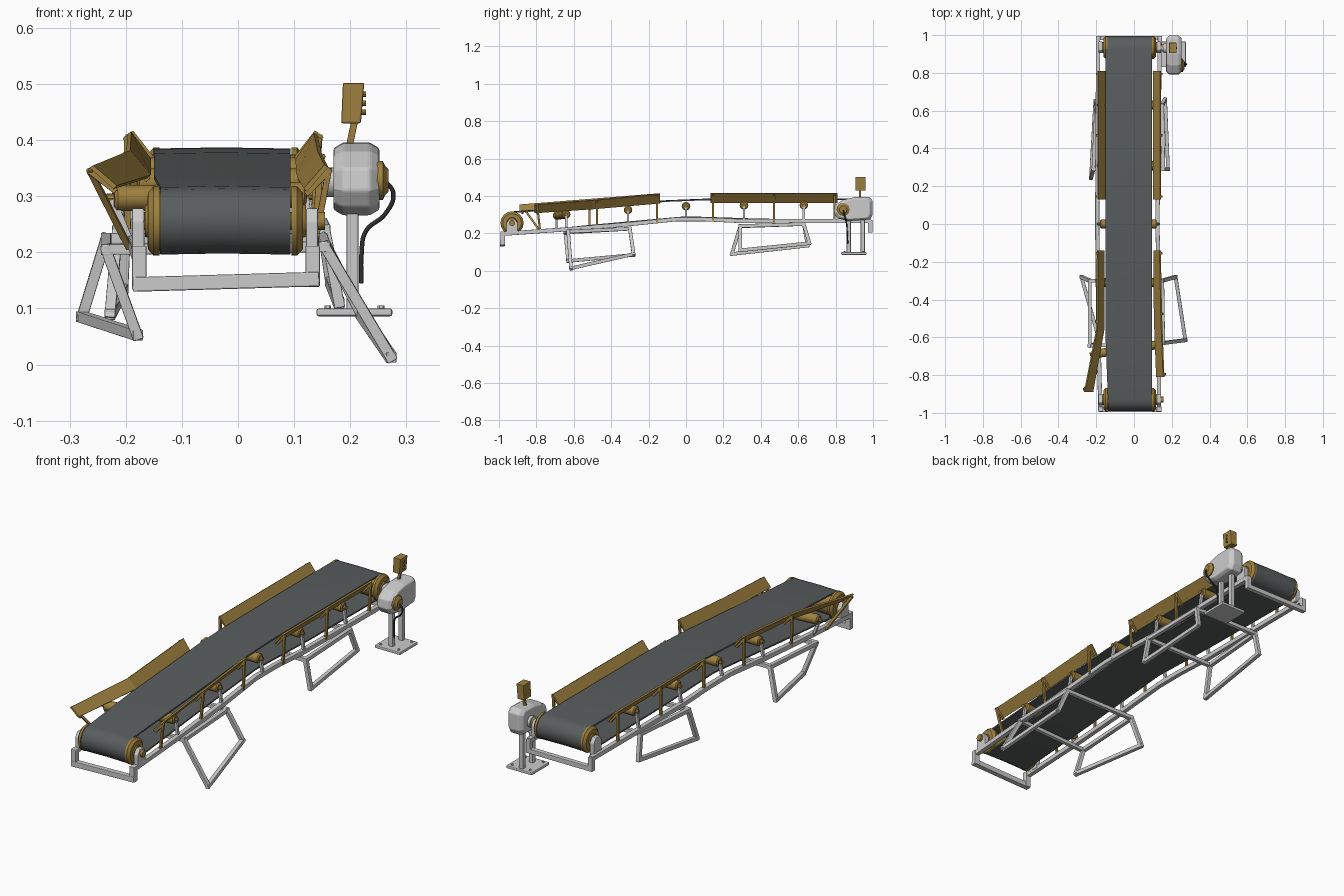
import bpy, bmesh, math
from mathutils import Vector as V

if "Cube" in bpy.data.objects:
    bpy.data.objects.remove(bpy.data.objects["Cube"])


def material(name, c):
    m = bpy.data.materials.new(name)
    m.diffuse_color = (*c, 1)
    m.use_nodes = True
    m.node_tree.nodes["Principled BSDF"].inputs["Base Color"].default_value = m.diffuse_color
    return m


GOLD = material("ochre_paint", (0.35, 0.22, 0.05))
BELT = material("belt_rubber", (0.1, 0.11, 0.11))
BLACK = material("cable_black", (0.03, 0.03, 0.03))


def finish(name, bm, mat=None, bevel=0, smooth=False):
    bmesh.ops.recalc_face_normals(bm, faces=bm.faces)
    me = bpy.data.meshes.new(name)
    bm.to_mesh(me)
    bm.free()
    ob = bpy.data.objects.new(name, me)
    bpy.context.collection.objects.link(ob)
    if mat:
        me.materials.append(mat)
    if bevel:
        b = ob.modifiers.new("bevel", 'BEVEL')
        b.width, b.segments, b.limit_method = bevel, 2, 'ANGLE'
    if smooth:
        bpy.context.view_layer.objects.active = ob
        ob.select_set(True)
        bpy.ops.object.shade_smooth_by_angle(angle=math.radians(35))
        ob.select_set(False)
    return ob


def add_loft(bm, rings, closed=False):
    vs = [[bm.verts.new(p) for p in r] for r in rings]
    n = len(vs[0])
    for i in range(len(vs) if closed else len(vs) - 1):
        a, b = vs[i], vs[(i + 1) % len(vs)]
        for j in range(n):
            bm.faces.new((a[j], a[(j + 1) % n], b[(j + 1) % n], b[j]))
    if not closed:
        bm.faces.new(vs[0][::-1])
        bm.faces.new(vs[-1])


def loft(name, rings, mat=None, closed=False, **k):
    bm = bmesh.new()
    add_loft(bm, rings, closed)
    return finish(name, bm, mat, **k)


def beams(name, segs, w=0.02, mat=None):
    """Square bars between point pairs, joined in one object."""
    bm = bmesh.new()
    for a, b in segs:
        a, b = V(a), V(b)
        d = (b - a).normalized()
        s = d.cross(V((1, 0, 0)) if abs(d.x) < 0.7 else V((0, 0, 1))).normalized()
        u = d.cross(s)
        add_loft(bm, [[p + (s * i + u * j) * w / 2 for i, j in ((-1, -1), (1, -1), (1, 1), (-1, 1))]
                      for p in (a - d * w * 0.45, b + d * w * 0.45)])
    return finish(name, bm, mat, bevel=w * 0.1)


def rod(name, a, b, radii, mat=None, n=16):
    """Turned part from a to b; radii is a list of (fraction, radius)."""
    a, b = V(a), V(b)
    q = (b - a).to_track_quat('Z', 'Y')
    rings = [[a.lerp(b, t) + q @ V((r * math.cos(2 * math.pi * i / n), r * math.sin(2 * math.pi * i / n), 0))
              for i in range(n)] for t, r in radii]
    return loft(name, rings, mat, smooth=True)


def box(name, lo, hi, mat=None, bevel=0.004):
    return loft(name, [[(x, y, z) for x, y in ((lo[0], lo[1]), (hi[0], lo[1]), (hi[0], hi[1]), (lo[0], hi[1]))]
                       for z in (lo[2], hi[2])], mat, bevel=bevel)


def lerp_path(path, y):
    for (y0, z0), (y1, z1) in zip(path, path[1:]):
        if y <= y1:
            return z0 + (z1 - z0) * (y - y0) / (y1 - y0)
    return path[-1][1]


RAIL = [(-0.99, 0.197), (-0.6, 0.225), (-0.3, 0.25), (-0.05, 0.276), (0.1, 0.276), (0.3, 0.266), (0.99, 0.266)]
TOP = [(-0.93, 0.316), (-0.62, 0.338), (-0.31, 0.36), (-0.1, 0.376), (0.1, 0.384), (0.5, 0.385), (0.93, 0.385)]
LOW = [(-0.93, 0.196), (-0.5, 0.24), (0, 0.285), (0.4, 0.272), (0.93, 0.267)]
F, B = (-0.93, 0.256, 0.06), (0.935, 0.326, 0.059)   # drum y, z, radius

# Belt: closed loop round both drums
loop = [(y, z) for y, z in TOP]
loop += [(B[0] + B[2] * math.cos(t), B[1] + B[2] * math.sin(t)) for t in [math.pi * (0.5 - i / 8) for i in range(1, 8)]]
loop += LOW[::-1]
loop += [(F[0] - F[2] * math.cos(t), F[1] + F[2] * math.sin(t)) for t in [math.pi * (i / 8 - 0.5) for i in range(1, 8)]]
rings = []
for i, (y, z) in enumerate(loop):
    p, q = loop[i - 1], loop[(i + 1) % len(loop)]
    n = V((0, -(q[1] - p[1]), q[0] - p[0])).normalized() * 0.007
    l = -0.138 if y < -0.85 else -0.15
    rings.append([V((l, y, z)), V((-0.03, y, z + 0.002)), V((0.094, y, z)),
                  V((0.094, y, z)) - n, V((-0.03, y, z)) - n, V((l, y, z)) - n])
loft("conveyor_belt", rings, BELT, closed=True, smooth=True)

# Drums with flanges, axles and bearing supports
for nm, (y, z, r) in (("front", F), ("back", B)):
    rod(nm + "_drum", (-0.14, y, z), (0.09, y, z), [(0, r - 0.008), (1, r - 0.008)], GOLD, 20)
    rod(nm + "_axle", (-0.185, y, z), (0.155, y, z), [(0, 0.016), (1, 0.016)], GOLD, 12)
    for s, x in ((-1, -0.14), (1, 0.095)):
        rod(nm + "_drum_flange", (x, y, z), (x + 0.026 * s, y, z),
            [(0, r + 0.002), (0.4, r + 0.002), (0.8, r - 0.01), (0.81, 0.03), (1, 0.028)], GOLD, 16)
        xs = -0.178 if s < 0 else 0.132
        zb = lerp_path(RAIL, y)
        loft(nm + "_bearing_support", [[(xs + d, y + a, c) for a, c in
             ((-0.03, zb), (0.03, zb), (0.03, z), (0.015, z + 0.022), (-0.015, z + 0.022), (-0.03, z))]
             for d in (-0.011, 0.011)], bevel=0.003)

# Side rails and end frames
for nm, xs in (("left", (-0.178, -0.19, -0.195, -0.19)), ("right", (0.132, 0.135, 0.124, 0.137))):
    xp = list(zip((-1, -0.5, 0, 1), xs))
    pts = [(lerp_path(xp, y), y, z) for y, z in RAIL]
    w = 0.011
    loft(nm + "_side_rail", [[(x + i * w, y, z + j * w) for i, j in ((-1, -1), (1, -1), (1, 1), (-1, 1))]
                             for x, y, z in pts], bevel=0.002)
beams("front_end_frame", [((-0.176, -0.98, 0.2), (-0.176, -0.98, 0.145)), ((-0.176, -0.982, 0.143), (0.133, -0.982, 0.152)),
                          ((0.133, -0.98, 0.15), (0.133, -0.98, 0.2))], 0.026)
beams("back_end_frame", [((-0.19, 0.985, 0.262), (-0.19, 0.985, 0.217)), ((-0.19, 0.985, 0.217), (0.137, 0.985, 0.217)),
                         ((0.137, 0.985, 0.217), (0.137, 0.985, 0.262))], 0.023)

# Splayed leg frames: top a, top b, foot b, foot a
LEGS = {
    "front_left": [(-0.235, -0.645, 0.205), (-0.235, -0.3, 0.225), (-0.278, -0.28, 0.085), (-0.18, -0.63, 0.053)],
    "front_right": [(0.155, -0.63, 0.21), (0.15, -0.3, 0.225), (0.22, -0.28, 0.09), (0.272, -0.615, 0.014)],
    "back_left": [(-0.215, 0.29, 0.238), (-0.2, 0.63, 0.25), (-0.205, 0.65, 0.135), (-0.228, 0.245, 0.09)],
    "back_right": [(0.155, 0.29, 0.24), (0.15, 0.63, 0.25), (0.165, 0.66, 0.148), (0.18, 0.29, 0.11)],
}
for nm, p in LEGS.items():
    beams(nm + "_leg_frame", [(p[i], p[(i + 1) % 4]) for i in range(4)], 0.019)
for nm in ("front", "back"):
    for i in (0, 1):
        beams(nm + "_leg_crossbar", [(LEGS[nm + "_left"][i], LEGS[nm + "_right"][i])], 0.019)

# Idler rollers on stems
for i, y in enumerate((-0.64, -0.31, 0, 0.31, 0.63)):
    zt = lerp_path(TOP, y) - 0.034
    a, b = V((-0.18, y, zt)), V((0.12, y, zt))
    if i == 0:
        a = V((-0.222, -0.69, 0.296))   # knocked askew
    rod("idler_roller", a, b, [(0, 0.017), (0.015, 0.023), (0.985, 0.023), (1, 0.017)], GOLD, 12)
    rod("idler_pin", a + V((-0.012, 0, 0)), b + V((0.012, 0, 0)), [(0, 0.009), (1, 0.009)], GOLD, 8)
    for p, xr in ((a, -0.192), (b, 0.13)):
        beams("idler_stem", [((xr, p.y, lerp_path(RAIL, p.y)), (p.x, p.y, p.z - 0.005))], 0.013)

# Slanted side guards: (y, inner x, inner z, outer x, outer z)
GUARDS = {
    "back_right": [(0.13, 0.1, 0.37, 0.137, 0.417), (0.81, 0.1, 0.37, 0.137, 0.417)],
    "back_left": [(0.13, -0.15, 0.37, -0.187, 0.417), (0.81, -0.15, 0.37, -0.187, 0.417)],
    "front_right": [(-0.81, 0.117, 0.314, 0.154, 0.356), (-0.5, 0.105, 0.335, 0.142, 0.38), (-0.14, 0.102, 0.366, 0.135, 0.413)],
    "front_left": [(-0.89, -0.216, 0.319, -0.258, 0.355), (-0.55, -0.155, 0.338, -0.192, 0.382), (-0.14, -0.155, 0.367, -0.19, 0.415)],
}
for nm, secs in GUARDS.items():
    s = 1 if "right" in nm else -1
    loft(nm + "_side_guard", [[(xi, y, zi), (xo, y, zo), (xo + 0.007 * s, y, zo - 0.004), (xi + 0.006 * s, y, zi - 0.006)]
                              for y, xi, zi, xo, zo in secs], GOLD)
    y0, y1 = secs[0][0] + 0.015, secs[-1][0] - 0.015
    for y in (y0, (y0 + y1) / 2, y1):
        xi, zi, xo, zo = (lerp_path([(c[0], c[k]) for c in secs], y) for k in (1, 2, 3, 4))
        yr = max(y, -0.78)
        foot = (0.136 if s > 0 else -0.196, yr, lerp_path(RAIL, yr))
        top = (xo + 0.008 * s, y, zo - 0.012)
        beams(nm + "_guard_post", [(foot, top), (top, (xi + 0.008 * s, y, zi - 0.008))], 0.011, GOLD)

# Gear housing, shaft coupling and hub cap
prof = [(0.795, 0.35), (0.79, 0.31), (0.81, 0.28), (0.87, 0.266), (0.985, 0.275), (0.998, 0.3),
        (0.998, 0.375), (0.98, 0.396), (0.9, 0.394), (0.84, 0.38)]
sec = lambda x, k: [(x, 0.9 + (y - 0.9) * k, 0.33 + (z - 0.33) * k) for y, z in prof]
loft("gear_housing", [sec(0.17, 0.84), sec(0.187, 1), sec(0.235, 1), sec(0.252, 0.84)], bevel=0.004)
rod("shaft_coupling", (0.145, 0.93, 0.325), (0.175, 0.93, 0.325), [(0, 0.018), (0.4, 0.018), (0.41, 0.026), (1, 0.026)], None, 12)
rod("hub_cap", (0.248, 0.84, 0.328), (0.268, 0.84, 0.328), [(0, 0.035), (0.5, 0.035), (0.75, 0.025), (1, 0.02)], GOLD, 12)

# Housing stand
for y in (0.87, 0.945):
    box("stand_post", (0.193, y - 0.011, 0.09), (0.215, y + 0.011, 0.28))
box("stand_base", (0.14, 0.83, 0.086), (0.275, 0.965, 0.1))
for x in (0.16, 0.255):
    for y in (0.848, 0.947):
        rod("base_bolt", (x, y, 0.098), (x, y, 0.105), [(0, 0.006), (1, 0.006)], None, 6)

# Control box on its stalk, with buttons
beams("control_stalk", [((0.199, 0.93, 0.392), (0.207, 0.93, 0.43))], 0.012, GOLD)
loft("control_box", [[(x0, 0.905, z), (x1, 0.905, z), (x1, 0.96, z), (x0, 0.96, z)]
                     for x0, x1, z in ((0.184, 0.219, 0.43), (0.187, 0.225, 0.502))], GOLD, bevel=0.003)
for z in (0.45, 0.466, 0.482):
    rod("control_button", (0.218, 0.932, z), (0.228, 0.932, z), [(0, 0.005), (1, 0.005)], GOLD, 8)

# Power cable
cu = bpy.data.curves.new("power_cable", 'CURVE')
cu.dimensions = '3D'
cu.bevel_depth, cu.bevel_resolution, cu.resolution_u = 0.004, 1, 6
pts = [(0.262, 0.84, 0.328), (0.277, 0.845, 0.305), (0.262, 0.855, 0.268), (0.228, 0.86, 0.238), (0.22, 0.862, 0.195), (0.22, 0.865, 0.145)]
sp = cu.splines.new('BEZIER')
sp.bezier_points.add(len(pts) - 1)
for bp, p in zip(sp.bezier_points, pts):
    bp.co = p
    bp.handle_left_type = bp.handle_right_type = 'AUTO'
cable = bpy.data.objects.new("power_cable", cu)
cu.materials.append(BLACK)
bpy.context.collection.objects.link(cable)
